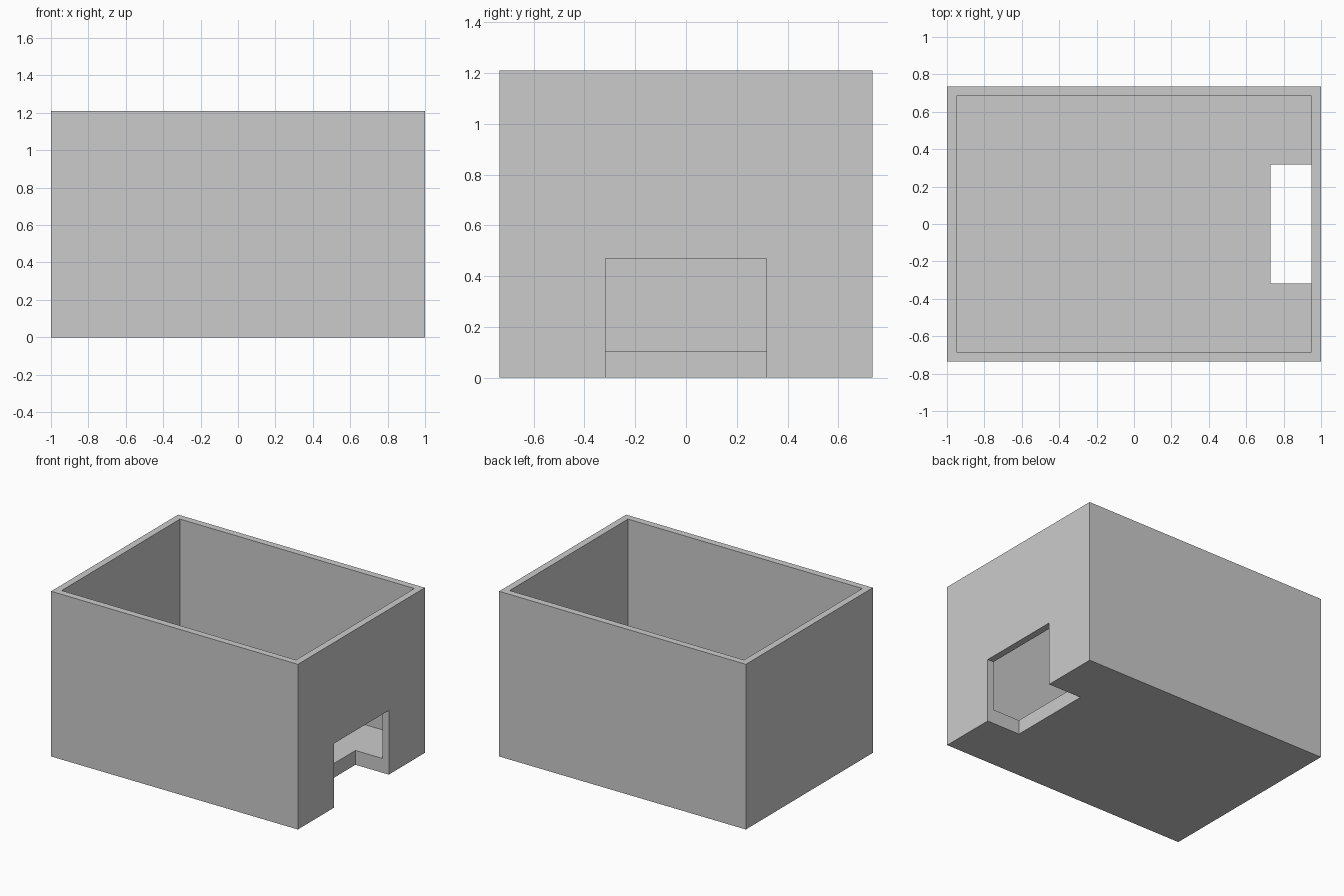
import bpy
from mathutils import Vector

default_cube = bpy.data.objects.get("Cube")
if default_cube:
    bpy.data.objects.remove(default_cube, do_unlink=True)

# Overall dimensions
HALF_X, HALF_Y, HEIGHT = 1.0, 0.735, 1.21
WALL, FLOOR = 0.05, 0.105
DOOR_HALF, DOOR_TOP, NOTCH_X = 0.317, 0.47, 0.73
OVER = 0.1  # cutters reach past the surface

grey = bpy.data.materials.new("plain grey")
grey.use_nodes = True
colour = (0.6, 0.6, 0.6, 1.0)
grey.diffuse_color = colour
grey.node_tree.nodes["Principled BSDF"].inputs["Base Color"].default_value = colour


def box(name, low, high):
    """Axis-aligned box between two corners."""
    low, high = Vector(low), Vector(high)
    bpy.ops.mesh.primitive_cube_add(size=1, location=(low + high) / 2)
    obj = bpy.context.object
    obj.name = name
    obj.scale = high - low
    bpy.ops.object.transform_apply(location=True, rotation=False, scale=True)
    obj.data.materials.append(grey)
    return obj


def cut(target, cutter):
    """Subtract the cutter from the target and discard it."""
    cutter.hide_render = True
    mod = target.modifiers.new("cut", 'BOOLEAN')
    mod.operation = 'DIFFERENCE'
    mod.solver = 'EXACT'
    mod.object = cutter
    bpy.context.view_layer.objects.active = target
    bpy.ops.object.modifier_apply(modifier=mod.name)
    bpy.data.objects.remove(cutter, do_unlink=True)


# Outer block
body = box("open_box", (-HALF_X, -HALF_Y, 0), (HALF_X, HALF_Y, HEIGHT))

# Hollow interior, open at the top
cut(body, box("interior_cutter",
              (-HALF_X + WALL, -HALF_Y + WALL, FLOOR),
              (HALF_X - WALL, HALF_Y - WALL, HEIGHT + OVER)))

# Doorway through the +x wall, continuing as a notch in the floor
cut(body, box("doorway_cutter",
              (NOTCH_X, -DOOR_HALF, -OVER),
              (HALF_X + OVER, DOOR_HALF, DOOR_TOP)))
